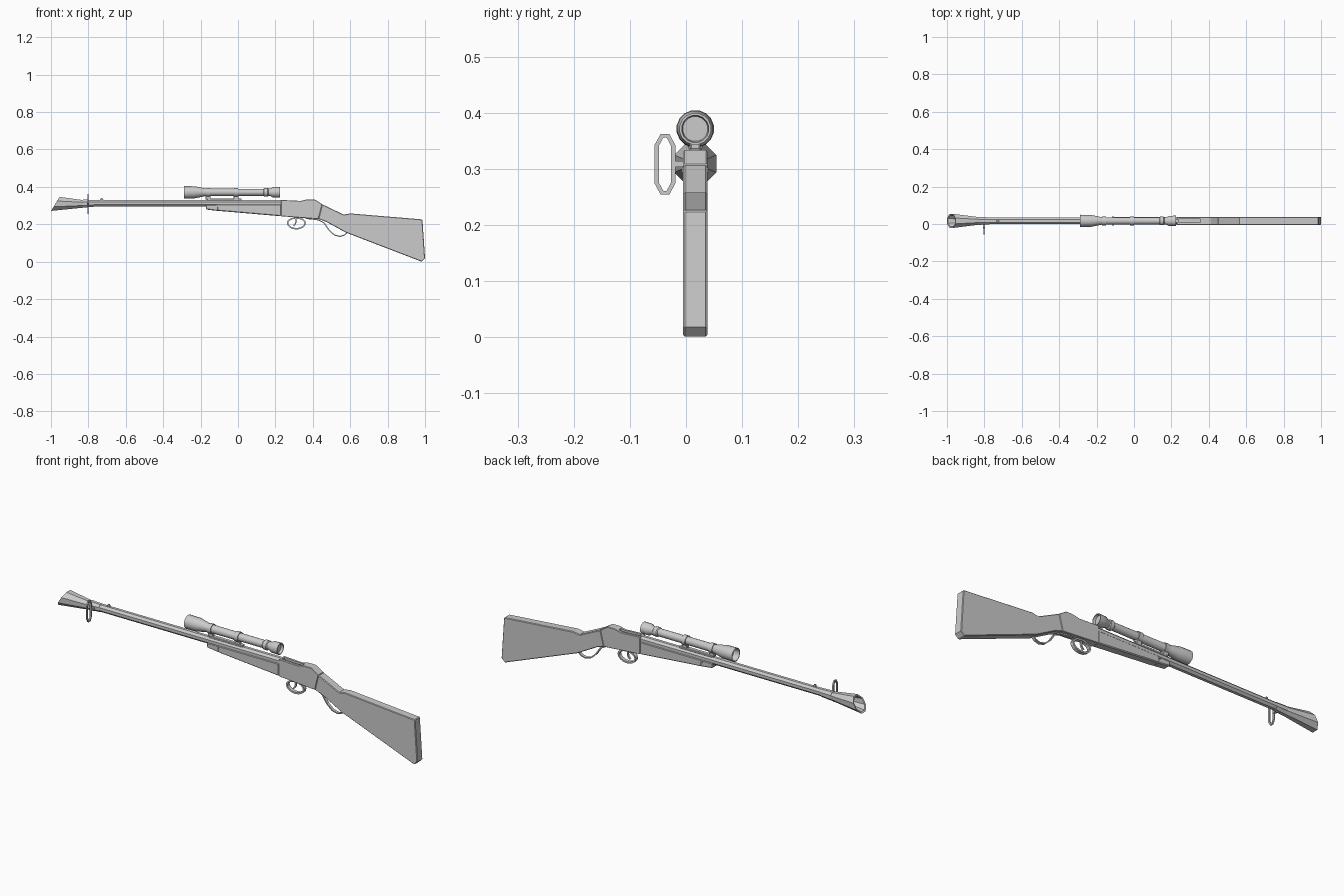
import bpy, bmesh, math
from mathutils import Vector

if "Cube" in bpy.data.objects:
    bpy.data.objects.remove(bpy.data.objects["Cube"])

YC = 0.0165   # centre plane of the gun
BZ = 0.312    # bore axis height
SZ = 0.371    # scope axis height


def finish(name, bm, smooth=False):
    bmesh.ops.recalc_face_normals(bm, faces=bm.faces)
    me = bpy.data.meshes.new(name)
    bm.to_mesh(me)
    bm.free()
    ob = bpy.data.objects.new(name, me)
    bpy.context.collection.objects.link(ob)
    if smooth:
        bpy.ops.object.select_all(action='DESELECT')
        ob.select_set(True)
        bpy.context.view_layer.objects.active = ob
        bpy.ops.object.shade_smooth_by_angle(angle=math.radians(35))
    return ob


def bevel(ob, width):
    m = ob.modifiers.new("bevel", 'BEVEL')
    m.width, m.segments, m.limit_method = width, 1, 'ANGLE'
    m.angle_limit = math.radians(50)
    return ob


def prism(name, pts, width, edge=0.0):
    """Side profile (x, z) extruded across y."""
    bm = bmesh.new()
    f = bm.faces.new([bm.verts.new((x, YC - width / 2, z)) for x, z in pts])
    r = bmesh.ops.extrude_face_region(bm, geom=[f])
    bmesh.ops.translate(bm, vec=(0, width, 0),
                        verts=[v for v in r['geom'] if isinstance(v, bmesh.types.BMVert)])
    ob = finish(name, bm)
    return bevel(ob, edge) if edge else ob


def box(name, x0, x1, z0, z1, width, edge=0.0):
    return prism(name, [(x0, z0), (x1, z0), (x1, z1), (x0, z1)], width, edge)


def lathe(name, prof, zc, n=16, slant=None, smooth=False):
    """(x, apothem) sections joined along the x axis; slant shears chosen sections."""
    bm = bmesh.new()
    rings = []
    for i, (x, a) in enumerate(prof):
        r = a / math.cos(math.pi / n)
        ring = []
        for k in range(n):
            t = 2 * math.pi * (k + 0.5) / n
            dz = r * math.sin(t)
            dx = dz * slant.get(i, 0) if slant else 0
            ring.append(bm.verts.new((x + dx, YC + r * math.cos(t), zc + dz)))
        rings.append(ring)
    for a, b in zip(rings, rings[1:]):
        for k in range(n):
            j = (k + 1) % n
            bm.faces.new((a[k], a[j], b[j], b[k]))
    bm.faces.new(rings[0])
    bm.faces.new(rings[-1])
    return finish(name, bm, smooth)


def ribbon(name, path, thick, width, closed=False):
    """Flat metal strip following an (x, z) path."""
    bm = bmesh.new()
    n, secs = len(path), []
    for i, (x, z) in enumerate(path):
        p = path[(i - 1) % n] if closed or i else path[0]
        q = path[(i + 1) % n] if closed or i < n - 1 else path[-1]
        d = Vector((q[0] - p[0], q[1] - p[1])).normalized() * thick / 2
        secs.append([bm.verts.new((x - s * d.y, YC + w * width / 2, z + s * d.x))
                     for s, w in ((1, 1), (1, -1), (-1, -1), (-1, 1))])
    for i in range(n if closed else n - 1):
        a, b = secs[i], secs[(i + 1) % n]
        for k in range(4):
            j = (k + 1) % 4
            bm.faces.new((a[k], a[j], b[j], b[k]))
    if not closed:
        bm.faces.new(secs[0])
        bm.faces.new(secs[-1])
    return finish(name, bm)


# Wooden butt stock
prism("butt_stock", [(0.43, 0.228), (0.47, 0.214), (0.578, 0.155), (0.982, 0.0), (1.0, 0.018),
                     (0.986, 0.226), (0.60, 0.258), (0.565, 0.252), (0.45, 0.307)], 0.043, 0.003)

# Receiver with a sighting groove cut into its top
receiver = prism("receiver", [(0.23, 0.243), (0.385, 0.231), (0.43, 0.228), (0.45, 0.307),
                              (0.41, 0.333), (0.37, 0.333), (0.335, 0.325), (0.23, 0.330)], 0.043, 0.002)
groove = box("groove_cutter", 0.24, 0.355, 0.312, 0.36, 0.018)
groove.hide_render = True
groove.hide_viewport = True
cut = receiver.modifiers.new("groove", 'BOOLEAN')
cut.operation, cut.object, cut.solver = 'DIFFERENCE', groove, 'EXACT'

# Fore stock and its end cap
prism("fore_stock", [(-0.11, 0.272), (0.23, 0.243), (0.23, 0.306), (-0.11, 0.306)], 0.041, 0.004)
prism("fore_stock_cap", [(-0.172, 0.279), (-0.105, 0.271), (-0.105, 0.306), (-0.172, 0.303)], 0.038, 0.004)
box("cap_pin", -0.117, -0.107, 0.293, 0.302, 0.047)

# Octagonal barrel, collar and slanted flared muzzle
lathe("barrel", [(-0.80, 0.0175), (0.235, 0.0175)], BZ, 8)
lathe("muzzle_collar", [(-0.83, 0.021), (-0.772, 0.019)], BZ - 0.001, 8)
lathe("flared_muzzle", [(-0.80, 0.0195), (-0.83, 0.0205), (-0.977, 0.0375),
                        (-0.975, 0.031), (-0.84, 0.012)], BZ - 0.003, 8, {2: 0.6, 3: 0.6})
prism("front_sight", [(-0.745, 0.327), (-0.71, 0.327), (-0.722, 0.333), (-0.725, 0.341),
                      (-0.733, 0.341), (-0.735, 0.333)], 0.006)

# Sling loop hanging off the collar, swept in the y-z plane
loop = [(-0.0525, 0.275), (-0.043, 0.2575), (-0.032, 0.2575), (-0.0225, 0.275),
        (-0.0225, 0.341), (-0.032, 0.3585), (-0.043, 0.3585), (-0.0525, 0.341)]
ring = ribbon("sling_loop", loop, 0.008, 0.007, True)
for v in ring.data.vertices:
    x, y, z = v.co
    v.co = (-0.802 + y - YC, x, z)
ring.data.flip_normals()
stud = box("sling_stud", -0.808, -0.796, 0.303, 0.314, 0.026)
stud.location.y = -0.027

# Trigger, guard and under-lever
guard = []
for k in range(16):
    t = 2 * math.pi * k / 16
    guard.append((0.312 + 0.047 * math.cos(t), 0.207 + (0.031 if math.sin(t) < 0 else 0.027) * math.sin(t)))
ribbon("trigger_guard", guard, 0.008, 0.018, True)
ribbon("trigger", [(0.308, 0.238), (0.311, 0.217), (0.307, 0.203), (0.297, 0.193)], 0.007, 0.009)
ribbon("under_lever", [(0.36, 0.232), (0.428, 0.224), (0.46, 0.208), (0.487, 0.168),
                       (0.515, 0.143), (0.545, 0.135), (0.568, 0.142), (0.588, 0.16)], 0.006, 0.014)

# Scope rail and mounts
box("scope_rail", -0.165, 0.02, 0.326, 0.337, 0.02, 0.002)
for i, x in enumerate((-0.16, -0.01)):
    box(f"mount_foot_{i}", x - 0.014, x + 0.014, 0.332, 0.358, 0.018, 0.002)
    lathe(f"mount_ring_{i}", [(x - 0.011, 0.0235), (x + 0.011, 0.0235)], SZ, 16, smooth=True)

# Telescopic sight with recessed lenses
lathe("scope_body", [(-0.255, 0.024), (-0.258, 0.027), (-0.289, 0.029), (-0.289, 0.033), (-0.23, 0.032),
                     (-0.17, 0.0195), (0.135, 0.0185), (0.14, 0.023), (0.158, 0.023), (0.162, 0.019),
                     (0.176, 0.021), (0.185, 0.027), (0.224, 0.028), (0.224, 0.024),
                     (0.212, 0.022)], SZ, 16, smooth=True)
